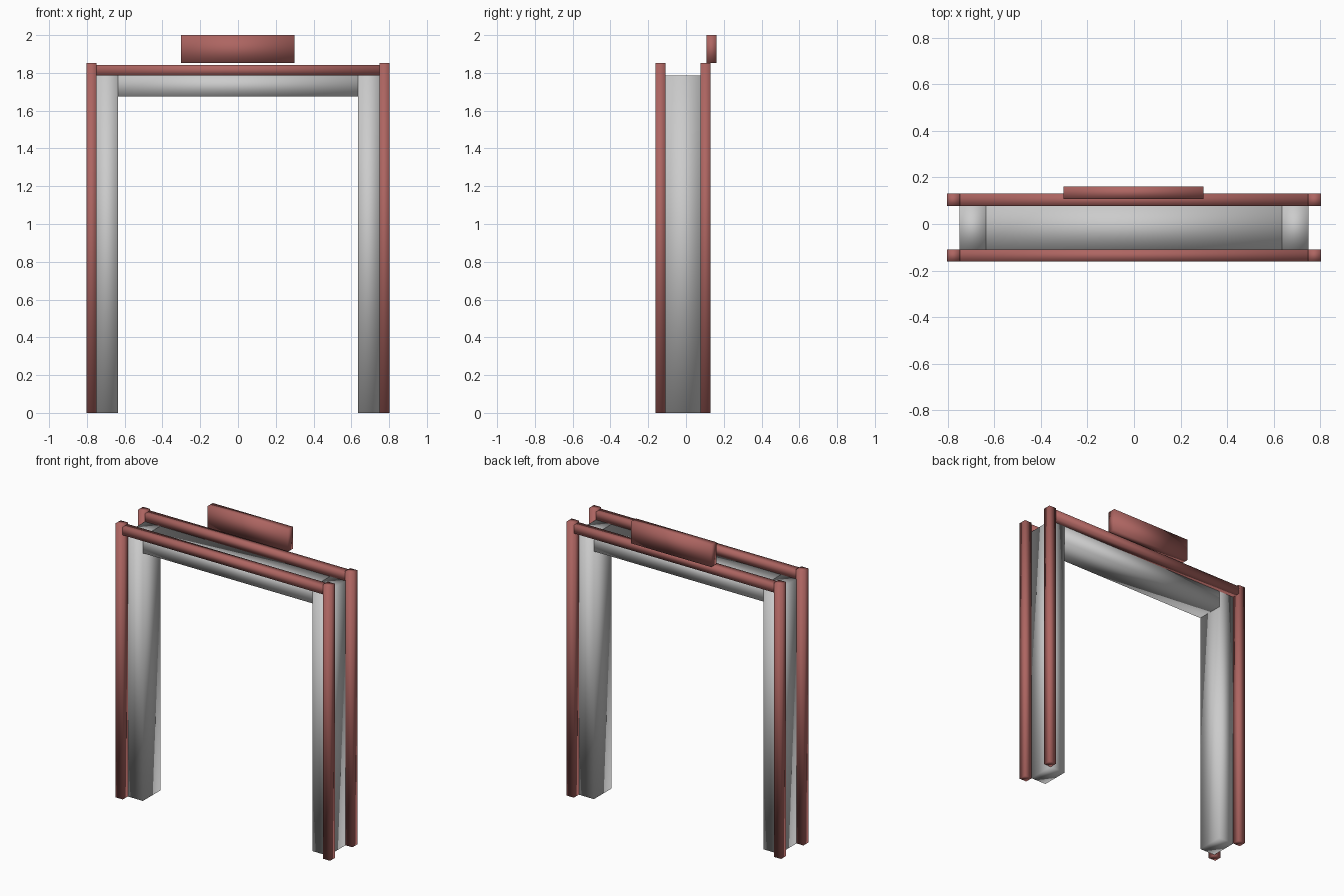
import bpy

if "Cube" in bpy.data.objects:
    bpy.data.objects.remove(bpy.data.objects["Cube"])

red = bpy.data.materials.new("red_frame")
red.diffuse_color = (0.42, 0.13, 0.12, 1)
red.use_nodes = True
red.node_tree.nodes["Principled BSDF"].inputs["Base Color"].default_value = red.diffuse_color


def box(name, x, y, z, mat=None):
    """Soft-shaded box from (min, max) ranges."""
    bpy.ops.mesh.primitive_cube_add(size=1)
    o = bpy.context.object
    o.name = name
    for v in o.data.vertices:
        v.co = [lo if c < 0 else hi for c, (lo, hi) in zip(v.co, (x, y, z))]
    bpy.ops.object.shade_smooth()
    if mat:
        o.data.materials.append(mat)
    return o


def sided(side, lo, hi):
    return tuple(sorted((side * lo, side * hi)))


rails = {"front": (-0.162, -0.109), "back": (0.077, 0.13)}
core_y = (-0.109, 0.077)

# Grey gateway: two panels and a lintel
for label, s in (("left", -1), ("right", 1)):
    box(label + "_panel", sided(s, 0.635, 0.75), core_y, (0, 1.787))
box("lintel", (-0.635, 0.635), core_y, (1.675, 1.787))

# Red trim: corner posts and top rails
for row, y in rails.items():
    for label, s in (("left", -1), ("right", 1)):
        box(f"{row}_{label}_post", sided(s, 0.748, 0.802), y, (0, 1.853), red)
    box(row + "_top_rail", (-0.75, 0.75), y, (1.787, 1.842), red)

# Sign board above the back rail
box("sign_board", (-0.302, 0.298), (0.108, 0.162), (1.852, 2.0), red)
